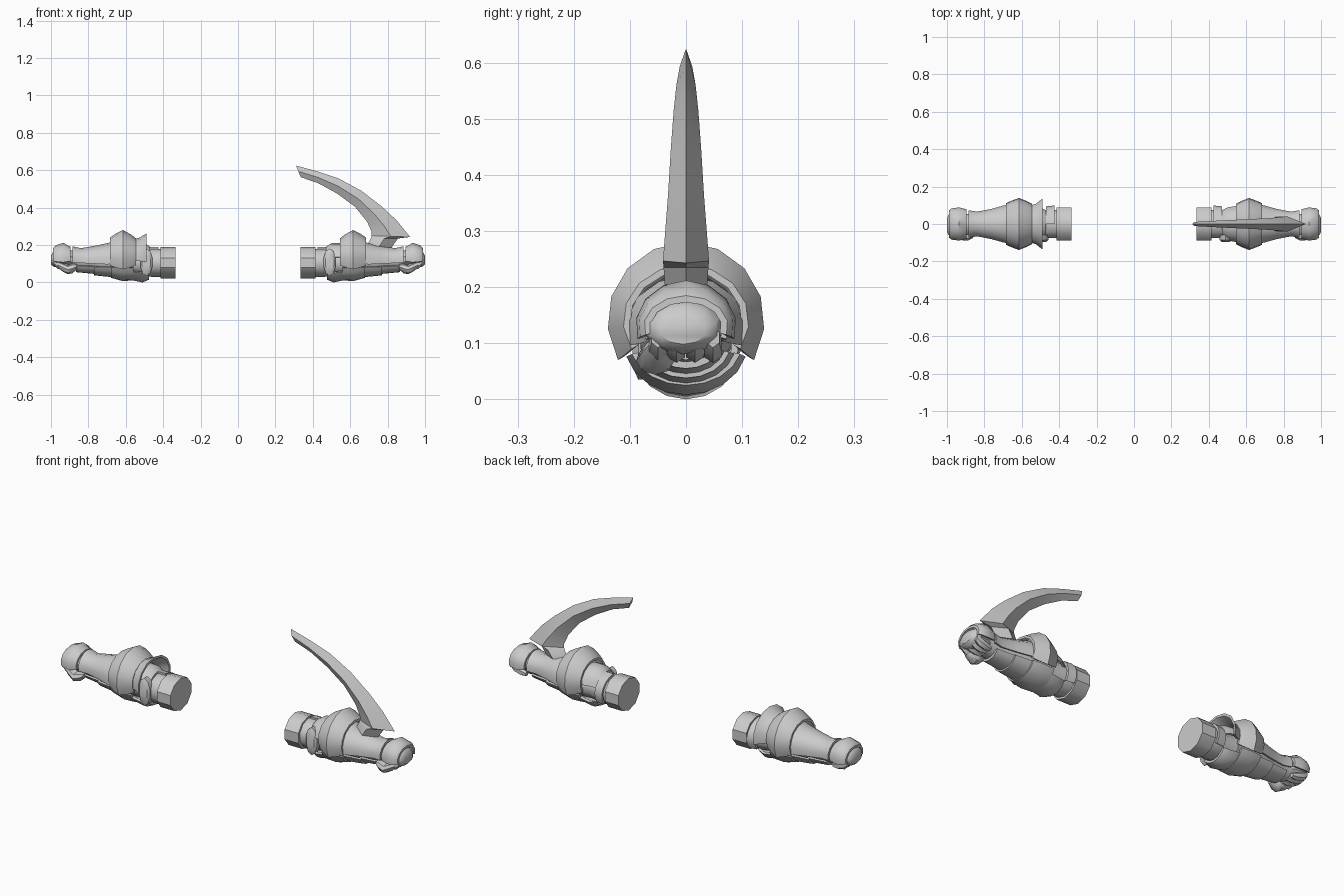
import bpy, bmesh, math

grey = bpy.data.materials.new("plain grey")
grey.diffuse_color = (0.6, 0.6, 0.6, 1)


def loft(name, sections):
    """Skin a list of closed point rings and cap both ends."""
    bm = bmesh.new()
    rings = [[bm.verts.new(p) for p in s] for s in sections]
    n = len(rings[0])
    for a, b in zip(rings, rings[1:]):
        for i in range(n):
            j = (i + 1) % n
            bm.faces.new((a[i], a[j], b[j], b[i]))
    bm.faces.new(rings[0])
    bm.faces.new(rings[-1])
    bmesh.ops.recalc_face_normals(bm, faces=bm.faces)
    me = bpy.data.meshes.new(name)
    bm.to_mesh(me)
    bm.free()
    me.materials.append(grey)
    ob = bpy.data.objects.new(name, me)
    bpy.context.collection.objects.link(ob)
    bpy.ops.object.select_all(action='DESELECT')
    ob.select_set(True)
    bpy.context.view_layer.objects.active = ob
    bpy.ops.object.shade_smooth_by_angle(angle=math.radians(38))
    return ob


def tube(name, s, stations, n=10, cy=0):
    """Solid along x; stations are (x, centre z, half width, half height)."""
    angles = [2 * math.pi * i / n for i in range(n)]
    return loft(name, [[(s * x, cy + ry * math.sin(a), cz + rz * math.cos(a))
                        for a in angles] for x, cz, ry, rz in stations])


def shell(name, s, stations, half, mid=0, n=9, t=0.012):
    """Thick arc plate centred on angle mid (0 is up), spanning +-half degrees."""
    angles = [math.radians(mid - half + 2 * half * i / (n - 1)) for i in range(n)]
    out = []
    for x, cz, ry, rz in stations:
        ring = [(s * x, ry * math.sin(a), cz + rz * math.cos(a)) for a in angles]
        ring += [(s * x, (ry - t) * math.sin(a), cz + (rz - t) * math.cos(a))
                 for a in reversed(angles)]
        out.append(ring)
    return loft(name, out)


for side, s in (("left", -1), ("right", 1)):
    # upper arm band and the arm inside it
    tube(side + "_upper_band", s, [(.335, .105, .092, .085), (.415, .105, .092, .085)])
    tube(side + "_inner_arm", s, [(.40, .105, .078, .075), (.46, .105, .08, .075),
                                  (.52, .105, .072, .068), (.60, .11, .08, .075)])
    # elbow plates: top, underside and an oval on the front
    shell(side + "_elbow_back", s, [(.425, .105, .10, .085), (.47, .105, .095, .085)],
          62, 62, 7)
    shell(side + "_elbow_top", s, [(.47, .115, .075, .075), (.50, .12, .09, .09),
                                   (.56, .12, .10, .09)], 80)
    shell(side + "_elbow_under", s, [(.475, .10, .085, .085), (.51, .10, .10, .10),
                                     (.58, .105, .10, .09)], 60, 180, 7)
    loft(side + "_elbow_oval", [[(s * (.49 + r * .034 * math.sin(a)), y,
                                  .108 + r * .073 * math.cos(a))
                                 for a in [math.pi * i / 5 for i in range(10)]]
                                for y, r in ((-.06, 1), (-.085, 1), (-.095, .7))])

    # bulging forearm cuff, open below
    shell(side + "_cuff", s, [(.545, .14, .108, .095), (.57, .14, .122, .115),
                              (.615, .14, .14, .14), (.655, .14, .125, .12),
                              (.685, .14, .112, .10)], 120, 0, 11)
    # tapered forearm and wrist flare
    tube(side + "_forearm", s, [(.56, .115, .085, .08), (.68, .12, .085, .08),
                                (.75, .12, .07, .07), (.83, .12, .055, .055),
                                (.90, .12, .055, .05)])
    shell(side + "_forearm_top", s, [(.66, .125, .108, .095), (.70, .12, .10, .09),
                                     (.76, .12, .083, .077), (.84, .12, .067, .063),
                                     (.885, .125, .075, .068)], 105)
    # overlapping plates under the forearm
    shell(side + "_under_plate_rear", s, [(.56, .10, .105, .09), (.62, .10, .11, .092),
                                          (.68, .10, .10, .075)], 75, 180)
    shell(side + "_under_plate_middle", s, [(.67, .10, .09, .072), (.77, .10, .08, .062)],
          75, 180)
    shell(side + "_under_plate_wrist", s, [(.76, .10, .072, .055), (.865, .10, .062, .045)],
          75, 180)

    # fist, with curled fingers and a thumb
    tube(side + "_fist", s, [(.87, .12, .048, .04), (.92, .13, .068, .05),
                             (.965, .13, .072, .05), (.988, .125, .062, .04),
                             (1.0, .12, .04, .022)], 10, -.005)
    for i, y in enumerate((-.05, -.017, .016, .048)):
        tube("%s_finger_%d" % (side, i + 1), s,
             [(.90, .08, .012, .012), (.93, .085, .018, .02), (.965, .097, .018, .024),
              (.985, .11, .013, .018)], 6, y)
    tube(side + "_thumb", s, [(.86, .085, .02, .014), (.885, .075, .032, .026),
                              (.91, .068, .034, .024), (.945, .085, .022, .022),
                              (.965, .095, .012, .012)], 8, -.055)
    # guard over the back of the hand
    shell(side + "_hand_guard", s, [(.895, .13, .08, .06), (.935, .13, .09, .082),
                                    (.975, .13, .085, .068), (.988, .13, .075, .055)], 106)

# flared collar behind the left cuff
shell("left_collar", -1, [(.56, .14, .10, .092), (.525, .14, .11, .10),
                          (.49, .14, .138, .122)], 105)

# curved blade: outer x, z, inner x, z, half thickness
blade = [(.31, .625, .335, .563, .011), (.43, .592, .43, .53, .017),
         (.54, .555, .53, .475, .022), (.66, .49, .625, .405, .027),
         (.77, .405, .69, .325, .032), (.85, .33, .715, .27, .037),
         (.92, .243, .715, .25, .041), (.855, .235, .71, .235, .04),
         (.82, .185, .69, .20, .037)]
loft("right_blade", [[(ox, 0, oz), ((ox + ix) / 2, w, (oz + iz) / 2), (ix, 0, iz),
                      ((ox + ix) / 2, -w, (oz + iz) / 2)] for ox, oz, ix, iz, w in blade])
